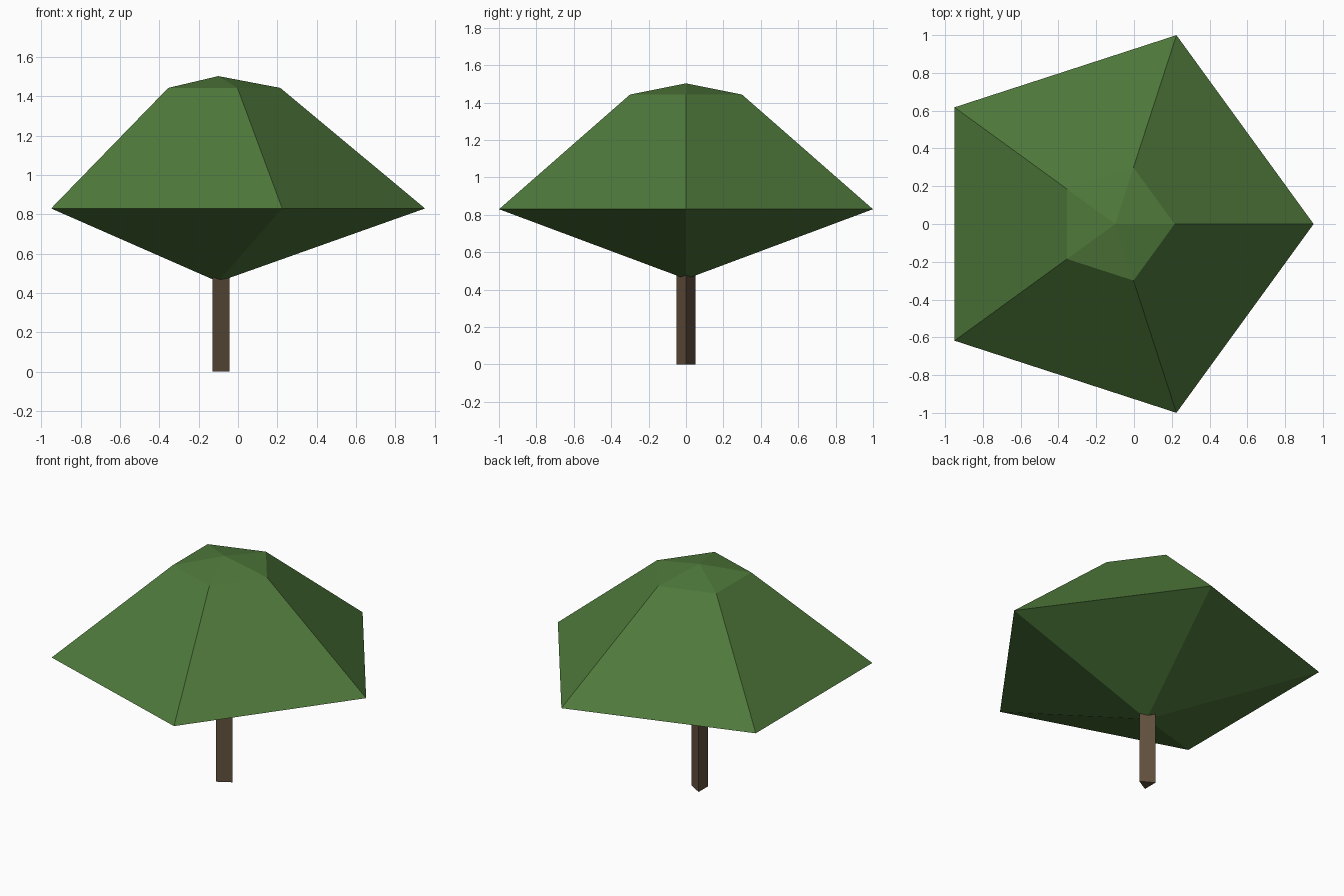
import bpy, bmesh, math

if "Cube" in bpy.data.objects:
    bpy.data.objects.remove(bpy.data.objects["Cube"])

CX = -0.10  # trunk axis


def material(name, color):
    m = bpy.data.materials.new(name)
    m.diffuse_color = (*color, 1)
    m.use_nodes = True
    m.node_tree.nodes["Principled BSDF"].inputs["Base Color"].default_value = m.diffuse_color
    return m


def lathe(name, sides, profile, mat):
    """Stack polygon rings (radius, z); radius 0 makes a single point."""
    bm = bmesh.new()
    rings = []
    for r, z in profile:
        n = sides if r else 1
        rings.append([bm.verts.new((CX + r * math.cos(math.tau * i / sides),
                                    r * math.sin(math.tau * i / sides), z))
                      for i in range(n)])
    for low, high in zip(rings, rings[1:]):
        for i in range(sides):
            j = (i + 1) % sides
            quad = [low[i % len(low)], low[j % len(low)],
                    high[j % len(high)], high[i % len(high)]]
            bm.faces.new(list(dict.fromkeys(quad)))
    # Cap open ends
    if len(rings[0]) > 1:
        bm.faces.new(rings[0][::-1])
    if len(rings[-1]) > 1:
        bm.faces.new(rings[-1])
    bmesh.ops.recalc_face_normals(bm, faces=bm.faces)
    me = bpy.data.meshes.new(name)
    bm.to_mesh(me)
    bm.free()
    me.materials.append(mat)
    ob = bpy.data.objects.new(name, me)
    bpy.context.collection.objects.link(ob)


bark = material("bark_brown", (0.125, 0.082, 0.049))
leaf = material("leaf_green", (0.078, 0.19, 0.043))

# Three-sided trunk, its top hidden in the leaves
lathe("trunk", 3, [(0.058, 0), (0.058, 0.5)], bark)
# Five-sided canopy: pointed underside, sloping sides, shallow cap
lathe("canopy", 5, [(0, 0.457), (1.051, 0.83), (0.315, 1.443), (0, 1.503)], leaf)
